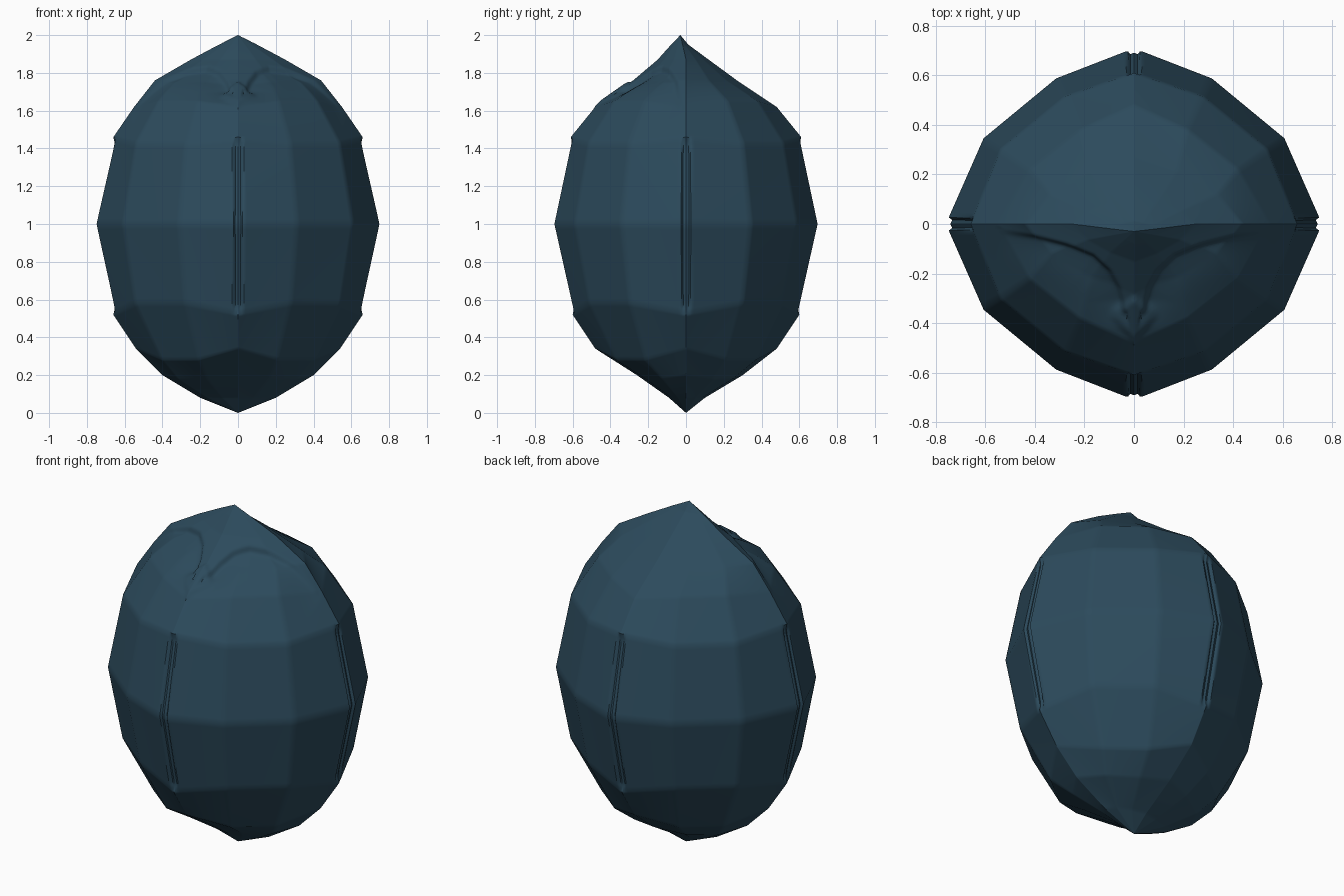
import bpy, bmesh, math
from mathutils import Vector

if "Cube" in bpy.data.objects:
    bpy.data.objects.remove(bpy.data.objects["Cube"])

# ring: height, half width x, back depth, front depth, diamond amount, zigzag height, zigzag scale
RINGS = [
    (0.00, 0.00, 0.00, 0.00, 0.0, 0.00, 1.00),
    (0.08, 0.20, 0.10, 0.09, 0.0, 0.00, 1.00),
    (0.20, 0.40, 0.30, 0.26, 0.0, -0.02, 0.98),
    (0.34, 0.54, 0.48, 0.48, 0.1, -0.06, 0.93),
    (0.52, 0.66, 0.60, 0.60, 0.1, 0.06, 1.03),
    (1.00, 0.76, 0.71, 0.71, 0.1, 0.00, 1.00),
    (1.46, 0.66, 0.61, 0.61, 0.1, -0.03, 1.02),
    (1.62, 0.55, 0.48, 0.48, 0.2, 0.03, 0.97),
    (1.76, 0.44, 0.27, 0.28, 0.4, 0.00, 1.00),
    (1.87, 0.25, 0.12, 0.15, 0.6, 0.00, 1.00),
    (1.95, 0.10, 0.03, 0.06, 0.8, 0.00, 1.00),
    (2.00, 0.00, 0.00, 0.00, 1.0, 0.00, 1.00),
]
ROUND = [(1, 0), (0.81, 0.5), (0.42, 0.84), (0, 1)]
DIAMOND = [(1, 0), (0.70, 0.38), (0.36, 0.72), (0, 1)]
SUB_U, SUB_V = 20, 16

# curved crease on the upper front, as seen from above (right half)
BROW = [Vector(p) for p in [(0.52, -0.02), (0.40, -0.04), (0.27, -0.075), (0.16, -0.12),
                            (0.09, -0.185), (0.05, -0.26), (0.03, -0.34)]]


def ring_points(ring):
    """Twelve corners of one faceted ring."""
    z, a, back, front, w, zig, scale = ring
    lean = -0.03 * max(0, (z - 1.87) / 0.13)
    pts = []
    for k in range(12):
        q, i = divmod(k, 3)
        j = i if q % 2 == 0 else 3 - i
        f = scale if i else 1
        ux = f * (ROUND[j][0] * (1 - w) + DIAMOND[j][0] * w)
        uy = f * (ROUND[j][1] * (1 - w) + DIAMOND[j][1] * w)
        sx = 1 if q in (0, 3) else -1
        sy = back if q < 2 else -front
        pts.append(Vector((sx * ux * a, uy * sy + lean, z + (zig if i else 0))))
    return pts


def fine_ring(pts):
    """Subdivide a ring, with columns crowded at the four grooves."""
    out = []
    for k in range(12):
        for s in range(SUB_U):
            t = s / SUB_U
            if k % 3 == 0:
                t = t ** 1.6
            elif k % 3 == 2:
                t = 1 - (1 - t) ** 1.6
            out.append(pts[k].lerp(pts[(k + 1) % 12], t))
    return out


def brow_depth(x, y):
    """Soft recess in front of the brow crease, fading away from it."""
    p, best, side = Vector((abs(x), y)), 9, 0
    for a, b in zip(BROW, BROW[1:]):
        d = b - a
        t = max(0, min(1, (p - a).dot(d) / d.dot(d)))
        r = p - (a + d * t)
        if r.length < best:
            best, side = r.length, d.x * r.y - d.y * r.x
    if side <= 0 or best > 0.25:
        return 0
    fade = min(1, max(0, (0.56 - p.x) / 0.25)) * min(1, max(0, (y + 0.42) / 0.1))
    t = min(1, best / 0.03)
    return fade * 0.024 * t * t * (3 - 2 * t) * math.exp(-(best / 0.1) ** 2)


def nose_height(x, y):
    """Small raised wedge under the crease."""
    if not -0.49 < y < -0.30:
        return 0
    half = 0.1 * min((y + 0.49) / 0.11, (-0.30 - y) / 0.07 + 0.25, 1)
    return 0.012 * max(0, min(1, (half - abs(x)) / 0.04))


def groove_depth(p):
    """Four narrow upright grooves."""
    d = min(abs(p.x), abs(p.y))
    end = max(0, min(1, (p.z - 0.52) / 0.04, (1.46 - p.z) / 0.04))
    return 0.018 * end * max(0, min(1, (0.026 - d) / 0.009))


# faceted shell
bm = bmesh.new()
fine = [fine_ring(ring_points(r)) for r in RINGS]
rows = []
for lo, hi in zip(fine, fine[1:]):
    for s in range(SUB_V):
        rows.append([a.lerp(b, s / SUB_V) for a, b in zip(lo, hi)])
rows.append(fine[-1])
grid = [[bm.verts.new(p) for p in row] for row in rows]
n = len(grid[0])
for lo, hi in zip(grid, grid[1:]):
    for i in range(n):
        j = (i + 1) % n
        bm.faces.new((lo[i], lo[j], hi[j], hi[i]))
bmesh.ops.remove_doubles(bm, verts=bm.verts, dist=0.0004)
bmesh.ops.recalc_face_normals(bm, faces=bm.faces)
bm.normal_update()

# carve the grooves, brow crease and wedge
moves = []
for v in bm.verts:
    p, push = v.co, 0
    if 0.5 < p.z < 1.48:
        out = Vector((p.x, p.y, 0)).normalized()
        push = -groove_depth(p)
    elif p.z >= 1.5:
        out = v.normal.copy()
        if p.y < 0.05 and p.z < 1.97:
            push = nose_height(p.x, p.y) - brow_depth(p.x, p.y)
    if push:
        moves.append((v, out * push))
for v, m in moves:
    v.co += m

mesh = bpy.data.meshes.new("faceted_shell")
bm.to_mesh(mesh)
bm.free()
shell = bpy.data.objects.new("faceted_shell", mesh)
bpy.context.collection.objects.link(shell)

# single colour
mat = bpy.data.materials.new("dark slate blue")
mat.diffuse_color = (0.025, 0.069, 0.107, 1)
mat.use_nodes = True
mat.node_tree.nodes["Principled BSDF"].inputs["Base Color"].default_value = mat.diffuse_color
mesh.materials.append(mat)

bpy.context.view_layer.objects.active = shell
shell.select_set(True)
bpy.ops.object.shade_smooth_by_angle(angle=math.radians(40))
